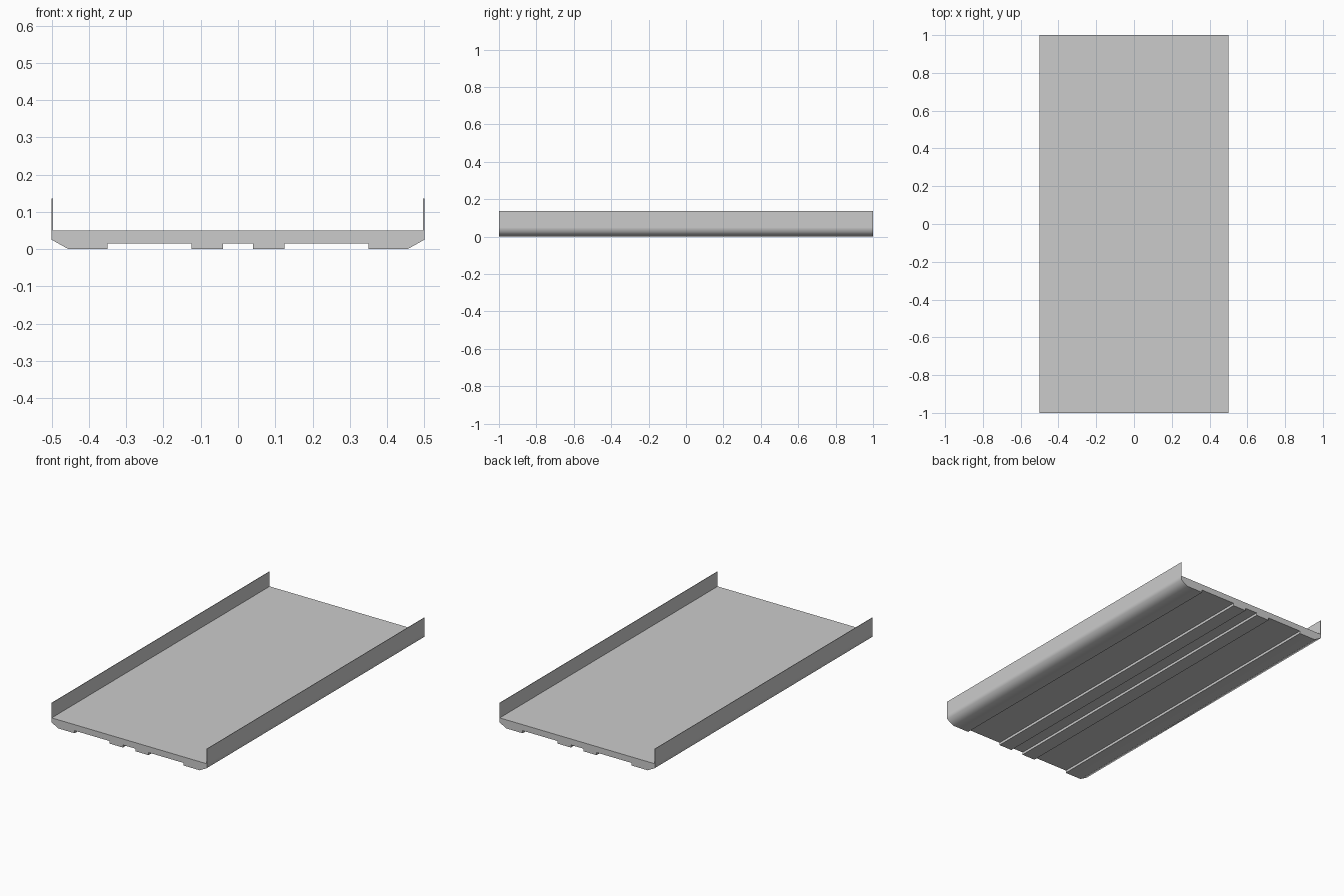
import bpy, bmesh, math

if "Cube" in bpy.data.objects:
    bpy.data.objects.remove(bpy.data.objects["Cube"])


def extrude_profile(name, points, length=2.0, smooth=None):
    """Extrude a closed x/z outline along y, centred on y = 0."""
    mesh = bpy.data.meshes.new(name)
    bm = bmesh.new()
    face = bm.faces.new([bm.verts.new((x, -length / 2, z)) for x, z in points])
    res = bmesh.ops.extrude_face_region(bm, geom=[face])
    moved = [v for v in res["geom"] if isinstance(v, bmesh.types.BMVert)]
    bmesh.ops.translate(bm, verts=moved, vec=(0, length, 0))
    bmesh.ops.recalc_face_normals(bm, faces=bm.faces)
    bm.to_mesh(mesh)
    bm.free()
    obj = bpy.data.objects.new(name, mesh)
    bpy.context.collection.objects.link(obj)
    if smooth:
        bpy.ops.object.select_all(action="DESELECT")
        obj.select_set(True)
        bpy.context.view_layer.objects.active = obj
        bpy.ops.object.shade_smooth_by_angle(angle=math.radians(smooth))
    return obj


# Deck: flat top, chamfered outer runners and two inner runners underneath
half = [(0.04, 0.015), (0.04, 0.002), (0.125, 0.002), (0.125, 0.015),
        (0.35, 0.015), (0.35, 0.0), (0.455, 0.0), (0.5, 0.025), (0.5, 0.05)]
mirrored = [(-x, z) for x, z in reversed(half)]
for p in range(len(half)):
    x, z = half[p]
    half[p] = (x, 0.0 if z == 0.002 else z)
mirrored = [(-x, z) for x, z in reversed(half)]
extrude_profile("deck", half + mirrored, smooth=65)

# Thin upright plates along both long edges
for side, label in ((1, "right"), (-1, "left")):
    a, b = side * 0.5, side * 0.497
    extrude_profile(label + "_side_plate",
                    [(a, 0.05), (a, 0.136), (b, 0.136), (b, 0.05)])
